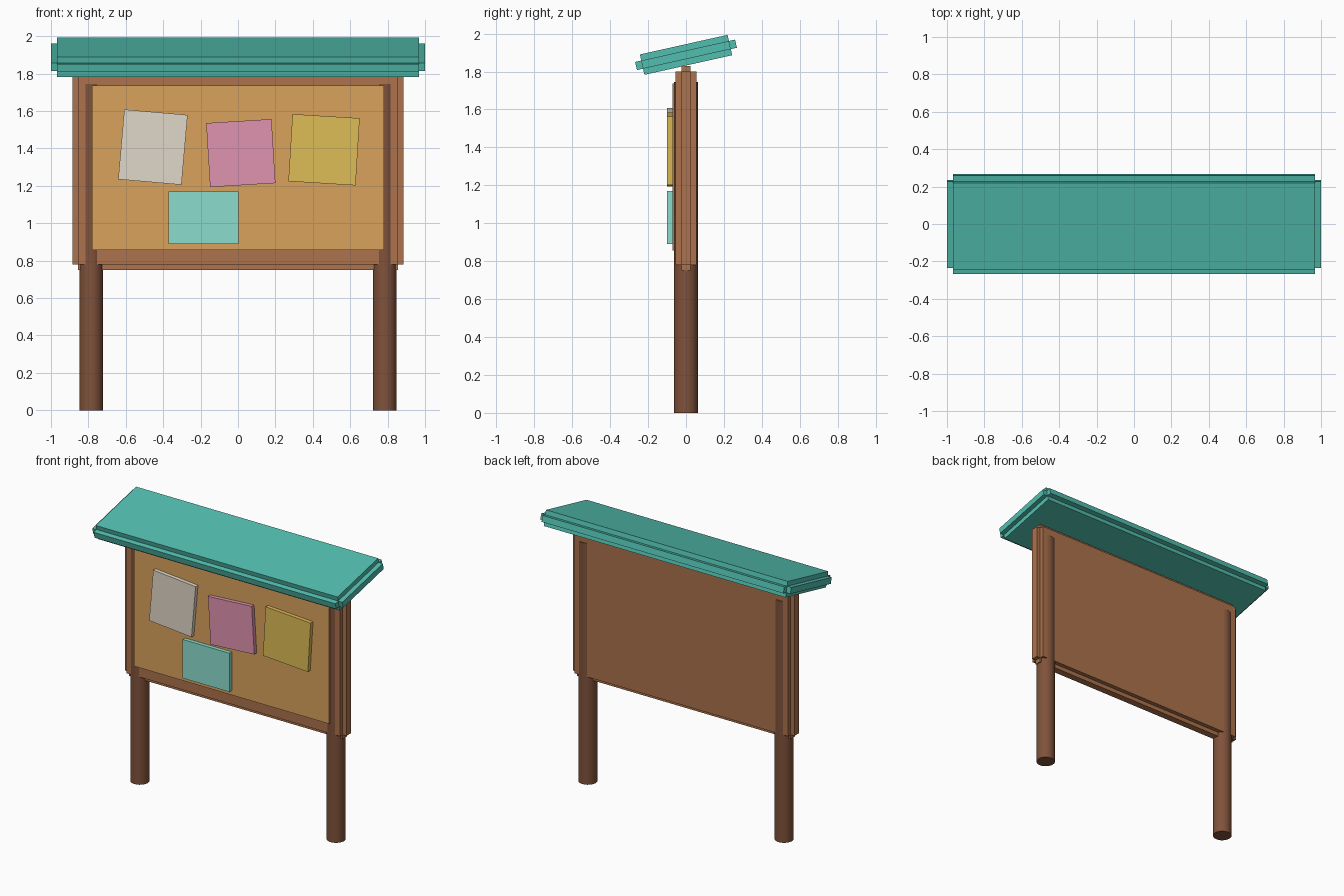
import bpy
import bmesh
from math import radians
from mathutils import Matrix

cube = bpy.data.objects.get("Cube")
if cube:
    bpy.data.objects.remove(cube, do_unlink=True)


def linear(c):
    return c / 12.92 if c <= 0.04045 else ((c + 0.055) / 1.055) ** 2.4


def material(name, r, g, b):
    colour = (*(linear(c / 255) for c in (r, g, b)), 1)
    mat = bpy.data.materials.new(name)
    mat.use_nodes = True
    mat.diffuse_color = colour
    mat.node_tree.nodes["Principled BSDF"].inputs["Base Color"].default_value = colour
    return mat


board_wood = material("board wood", 172, 114, 76)
post_wood = material("post wood", 128, 82, 58)
cork = material("cork", 217, 162, 92)
roof_teal = material("roof teal", 82, 190, 175)
paper_white = material("paper white", 224, 215, 200)
paper_pink = material("paper pink", 224, 148, 176)
paper_yellow = material("paper yellow", 222, 188, 86)
paper_mint = material("paper mint", 140, 220, 205)


def finish(name, bm, mat, location):
    bmesh.ops.recalc_face_normals(bm, faces=bm.faces)
    mesh = bpy.data.meshes.new(name)
    bm.to_mesh(mesh)
    bm.free()
    mesh.materials.append(mat)
    obj = bpy.data.objects.new(name, mesh)
    obj.location = location
    bpy.context.collection.objects.link(obj)
    return obj


def box(name, size, location, mat, step=0):
    """A box; a step pushes every side out from a smaller core, notching the edges."""
    bm = bmesh.new()
    core = [s - 2 * step for s in size]
    bmesh.ops.create_cube(bm, size=1, matrix=Matrix.Diagonal((*core, 1)))
    if step:
        for face in list(bm.faces):
            normal = face.normal.copy()
            top = bmesh.ops.extrude_face_region(bm, geom=[face])["geom"]
            verts = [v for v in top if isinstance(v, bmesh.types.BMVert)]
            bmesh.ops.translate(bm, verts=verts, vec=normal * step)
            if face.is_valid:
                bm.faces.remove(face)
    return finish(name, bm, mat, location)


# Round posts
for side, x in (("left", 0.785), ("right", -0.785)):
    bm = bmesh.new()
    bmesh.ops.create_cone(bm, cap_ends=True, segments=24, radius1=0.063,
                          radius2=0.063, depth=1.745)
    post = finish(side + "_post", bm, post_wood, (x, 0, 0.8725))
    bpy.ops.object.select_all(action="DESELECT")
    post.select_set(True)
    bpy.context.view_layer.objects.active = post
    bpy.ops.object.shade_smooth_by_angle(angle=radians(40))

# Board with notched edges and its cork face
box("back_board", (1.77, 0.11, 1.08), (0, 0, 1.29), board_wood, step=0.03)
box("cork_panel", (1.56, 0.09, 0.88), (0, -0.027, 1.297), cork)

# Sloping roof
roof = box("roof", (2, 0.54, 0.11), (0, 0, 1.888), roof_teal, step=0.033)
roof.rotation_euler.x = radians(12.6)

# Pinned notices: name, colour, centre, size, tilt
notices = (
    ("white_notice", paper_white, -0.455, 1.407, 0.34, 0.375, 5),
    ("pink_notice", paper_pink, 0.015, 1.375, 0.35, 0.343, -3.5),
    ("yellow_notice", paper_yellow, 0.46, 1.393, 0.36, 0.36, 3.5),
    ("mint_notice", paper_mint, -0.185, 1.03, 0.375, 0.28, 0),
)
for name, mat, x, z, width, height, tilt in notices:
    notice = box(name, (width, 0.03, height), (x, -0.085, z), mat)
    notice.rotation_euler.y = radians(tilt)
